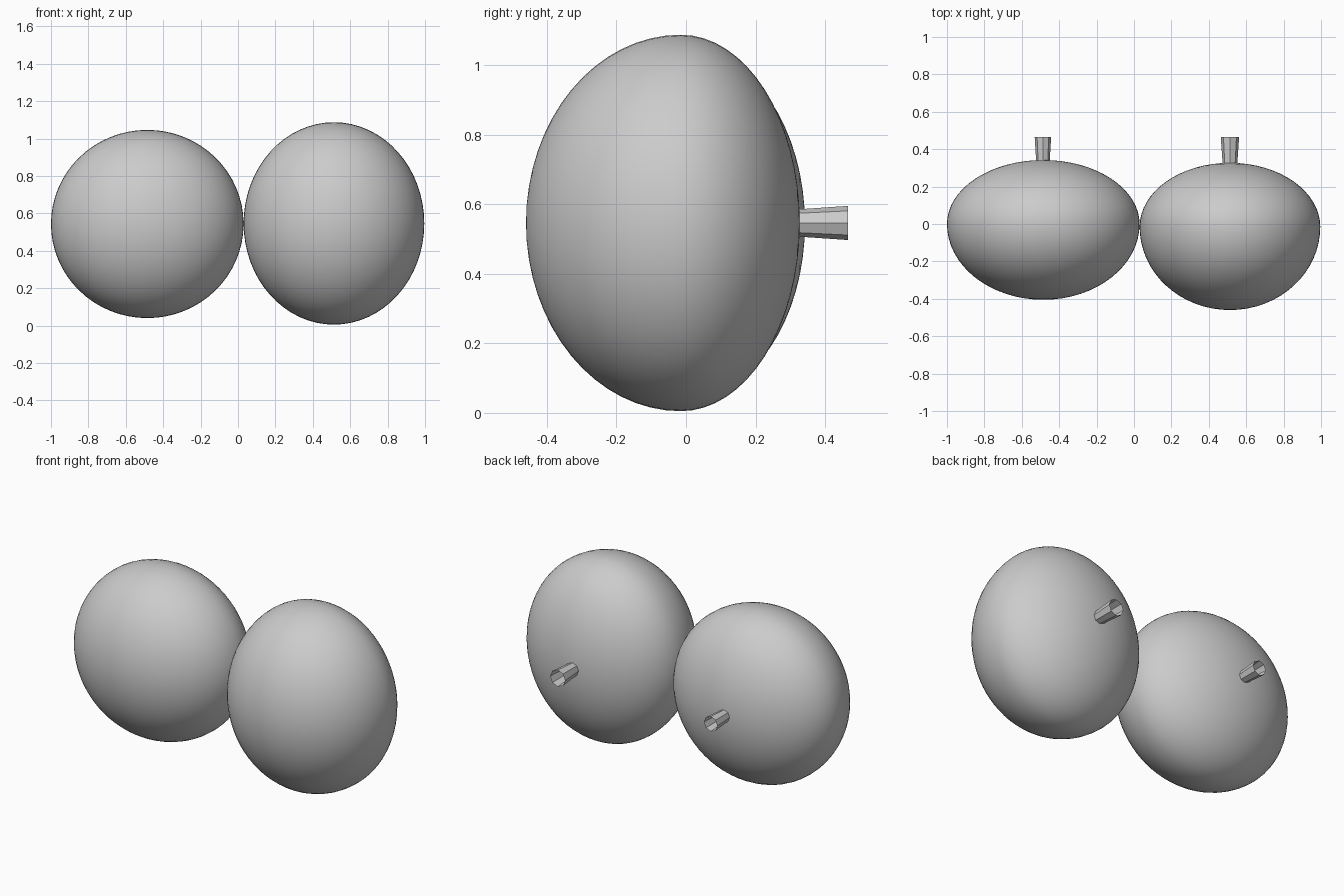
import bpy, bmesh, math
from mathutils import Matrix

if "Cube" in bpy.data.objects:
    bpy.data.objects.remove(bpy.data.objects["Cube"])

grey = bpy.data.materials.new("plain_grey")
grey.diffuse_color = (0.6, 0.6, 0.6, 1)
grey.use_nodes = True
grey.node_tree.nodes["Principled BSDF"].inputs["Base Color"].default_value = grey.diffuse_color


def finish(bm, name, smooth):
    mesh = bpy.data.meshes.new(name)
    for f in bm.faces:
        f.smooth = smooth
    bm.to_mesh(mesh)
    bm.free()
    mesh.materials.append(grey)
    obj = bpy.data.objects.new(name, mesh)
    bpy.context.collection.objects.link(obj)


def ball(name, cx, cy, cz, rx, rz, front, back):
    """Egg-like ball: different depth in front of and behind its widest ring."""
    bm = bmesh.new()
    bmesh.ops.create_uvsphere(bm, u_segments=64, v_segments=32, radius=1,
                              matrix=Matrix.Rotation(math.pi / 2, 4, 'X'))
    for v in bm.verts:
        x, y, z = v.co
        v.co = (cx + x * rx, cy + y * (back if y > 0 else front), cz + z * rz)
    finish(bm, name, True)


def stub(name, cx, cz, y0, y1, r0, r1):
    """Open eight-sided tube flaring toward its rear end."""
    bm = bmesh.new()
    rings = []
    for y, r in ((y0, r0), (y1, r1)):
        rings.append([bm.verts.new((cx + r * math.cos(i * math.pi / 4), y,
                                    cz + r * math.sin(i * math.pi / 4)))
                      for i in range(8)])
    a, b = rings
    for i in range(8):
        j = (i + 1) % 8
        bm.faces.new((a[i], b[i], b[j], a[j]))
    bmesh.ops.recalc_face_normals(bm, faces=bm.faces)
    finish(bm, name, False)


# left: rounder and flatter; right: taller and deeper
ball("left_ball", -0.485, 0.0, 0.543, 0.515, 0.503, 0.405, 0.342)
ball("right_ball", 0.513, -0.015, 0.546, 0.483, 0.541, 0.445, 0.342)

# rear tubes
stub("left_stub", -0.487, 0.544, 0.30, 0.465, 0.034, 0.044)
stub("right_stub", 0.513, 0.546, 0.29, 0.465, 0.037, 0.049)
